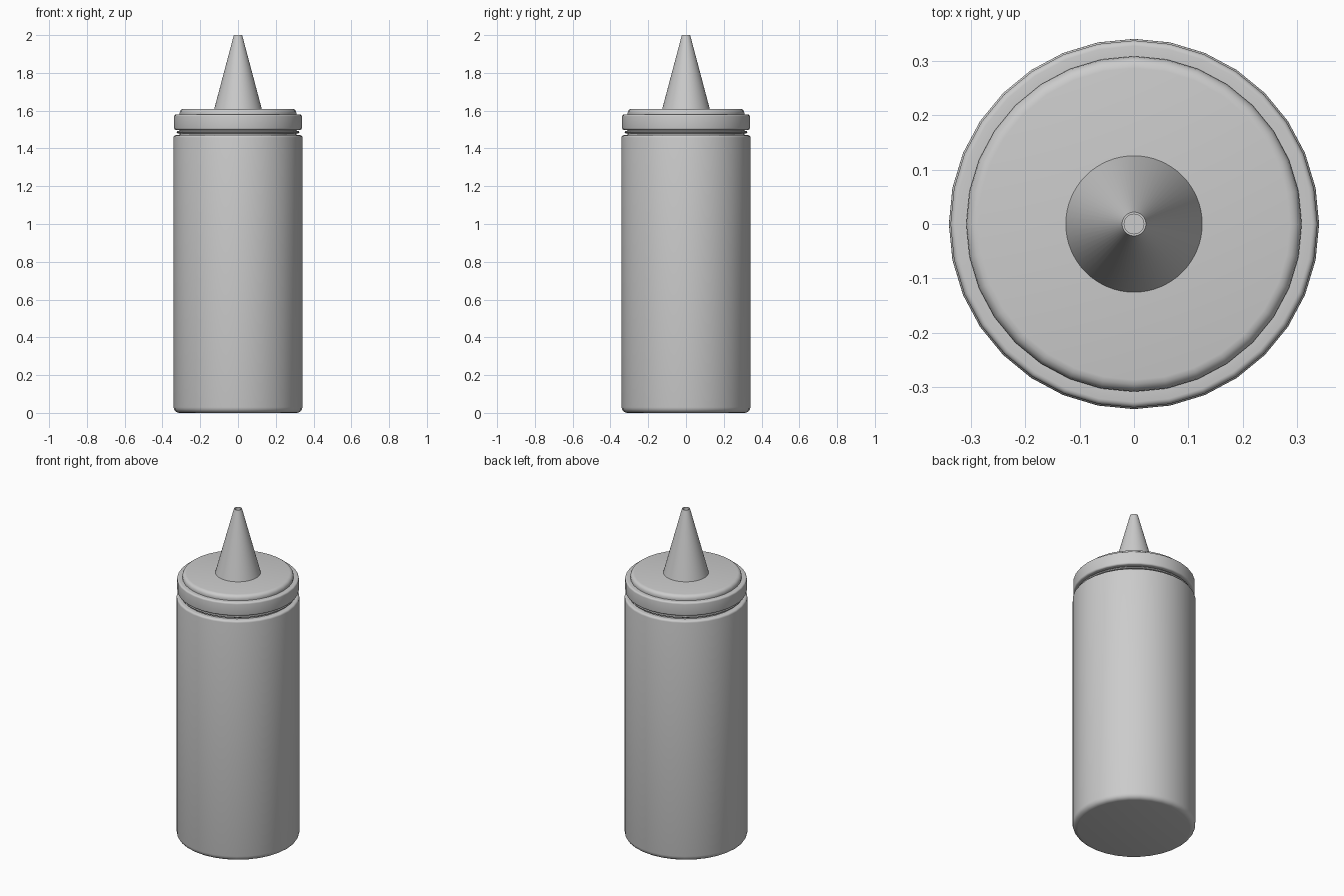
import bpy, bmesh, math

if "Cube" in bpy.data.objects:
    bpy.data.objects.remove(bpy.data.objects["Cube"])


def lathe(name, profile, sides):
    """Spin an (radius, z) profile around z; radius 0 becomes a flat cap centre."""
    bm = bmesh.new()
    rings = []
    for r, z in profile:
        rings.append([bm.verts.new((r * math.sin(2 * math.pi * i / sides),
                                    r * math.cos(2 * math.pi * i / sides), z))
                      for i in range(sides)])
    for a, b in zip(rings, rings[1:]):
        for i in range(sides):
            j = (i + 1) % sides
            bm.faces.new((a[i], a[j], b[j], b[i]))
    bm.faces.new(rings[0])
    bm.faces.new(rings[-1])
    bmesh.ops.recalc_face_normals(bm, faces=bm.faces)
    mesh = bpy.data.meshes.new(name)
    bm.to_mesh(mesh)
    bm.free()
    obj = bpy.data.objects.new(name, mesh)
    bpy.context.collection.objects.link(obj)
    bpy.context.view_layer.objects.active = obj
    obj.select_set(True)
    bpy.ops.object.shade_smooth_by_angle(angle=math.radians(35))
    obj.select_set(False)
    return obj


def corner(r, z, size, start, steps=4):
    """Quarter-round profile points about (r, z), counter-clockwise from start degrees."""
    return [(r + size * math.cos(math.radians(start + 90 * k / steps)),
             z + size * math.sin(math.radians(start + 90 * k / steps)))
            for k in range(steps + 1)]


# Bottle with rounded base, shoulder and threaded neck
lathe("bottle_body",
      corner(0.311, 0.03, 0.03, -90)
      + corner(0.329, 1.458, 0.012, 0)
      + [(0.310, 1.47), (0.310, 1.478)]
      + [(0.322, 1.481), (0.325, 1.486), (0.322, 1.491)]
      + [(0.310, 1.494), (0.310, 1.52)], 32)

# Screw cap with a raised, rounded top disc
lathe("cap",
      [(0.300, 1.498)]
      + corner(0.328, 1.508, 0.010, -90)
      + corner(0.328, 1.570, 0.010, 0)
      + [(0.309, 1.580)]
      + corner(0.287, 1.588, 0.022, 0), 32)

# Tapered nozzle with an open tip
lathe("nozzle",
      [(0.127, 1.605), (0.022, 2.0), (0.018, 2.0), (0.020, 1.88)], 64)
